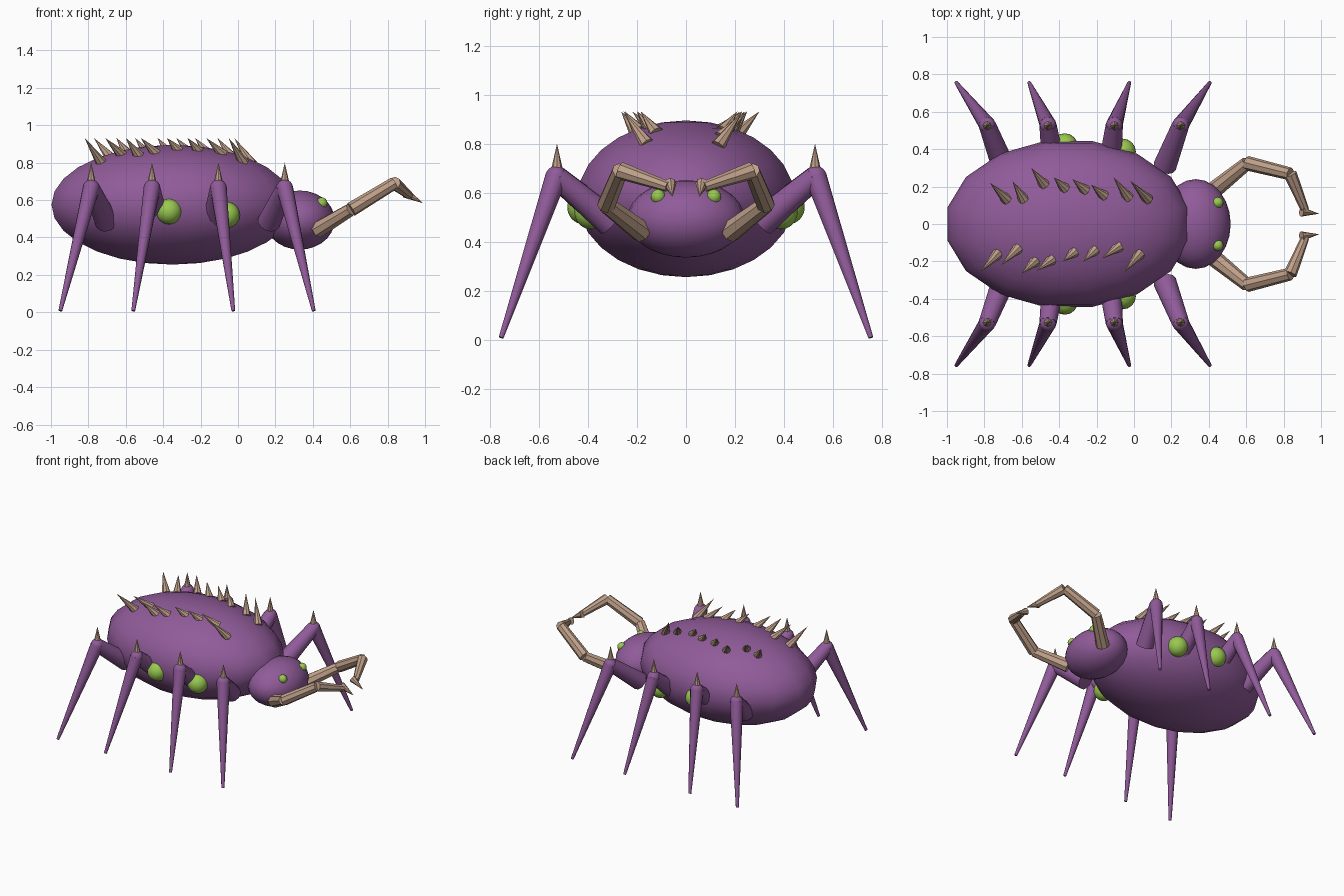
import bpy, math
from mathutils import Vector, Matrix

if "Cube" in bpy.data.objects:
    bpy.data.objects.remove(bpy.data.objects["Cube"])


def material(name, rgb):
    m = bpy.data.materials.new(name)
    m.diffuse_color = (*rgb, 1)
    m.use_nodes = True
    m.node_tree.nodes["Principled BSDF"].inputs["Base Color"].default_value = m.diffuse_color
    return m


PURPLE = material("purple shell", (0.28, 0.105, 0.32))
TAN = material("tan horn", (0.52, 0.35, 0.25))
GREEN = material("green glow", (0.32, 0.58, 0.08))


def finish(name, mat, smooth):
    ob = bpy.context.object
    ob.name = name
    ob.data.materials.append(mat)
    bpy.ops.object.transform_apply(location=False, rotation=True, scale=True)
    if smooth:
        bpy.ops.object.shade_smooth_by_angle(angle=math.radians(40))
    return ob


def ellipsoid(name, centre, radii, mat, segs=16, rings=12, turn=0.0):
    bpy.ops.mesh.primitive_uv_sphere_add(segments=segs, ring_count=rings, radius=1)
    ob = bpy.context.object
    ob.data.transform(Matrix.Rotation(turn, 4, 'Z'))
    ob.scale = radii
    ob.location = centre
    return finish(name, mat, True)


def limb(name, a, b, r1, r2, mat, sides=12, smooth=True):
    # tapered cylinder or cone from point a to point b
    a, b = Vector(a), Vector(b)
    d = b - a
    bpy.ops.mesh.primitive_cone_add(vertices=sides, radius1=r1, radius2=r2, depth=d.length)
    ob = bpy.context.object
    ob.rotation_euler = d.to_track_quat('Z', 'Y').to_euler()
    ob.location = (a + b) / 2
    return finish(name, mat, smooth)


# body and head
BC, BR = Vector((-0.35, 0, 0.575)), Vector((0.66, 0.452, 0.32))
ellipsoid("body", BC, BR, PURPLE, 16, 14, math.pi / 16)
ellipsoid("head", (0.33, 0, 0.493), (0.187, 0.24, 0.158), PURPLE, 24, 14)

# legs: hip x, knee x, foot x
LEGS = [(-0.70, -0.785, -0.95), (-0.43, -0.46, -0.56),
        (-0.13, -0.105, -0.025), (0.165, 0.25, 0.405)]
# pincer joints and radii
PINCER = [(0.425, 0.18, 0.44), (0.605, 0.325, 0.55), (0.835, 0.268, 0.69), (0.915, 0.075, 0.625)]
PINCER_R = [(0.046, 0.036), (0.039, 0.034), (0.036, 0.022)]

for s, side in ((1, "left"), (-1, "right")):
    for i, (hx, kx, fx) in enumerate(LEGS):
        tag = f"{side}_{i + 1}"
        knee = (kx, 0.53 * s, 0.665)
        limb("upper_leg_" + tag, (hx, 0.31 * s, 0.48), knee, 0.062, 0.046, PURPLE)
        ellipsoid("knee_" + tag, knee, (0.045,) * 3, PURPLE, 12, 8)
        limb("lower_leg_" + tag, knee, (fx, 0.755 * s, 0.008), 0.045, 0.01, PURPLE)
        limb("knee_spike_" + tag, (kx, 0.527 * s, 0.695), (kx, 0.527 * s, 0.80),
             0.024, 0, TAN, 8, False)

    # glowing side spots and head eyes
    ellipsoid("rear_spot_" + side, (-0.37, 0.415 * s, 0.54), (0.07,) * 3, GREEN)
    ellipsoid("front_spot_" + side, (-0.06, 0.386 * s, 0.52), (0.07,) * 3, GREEN)
    ellipsoid("eye_" + side, (0.448, 0.114 * s, 0.584), (0.03,) * 3, GREEN, 12, 8)

    # jointed pincers ending in a claw
    pts = [(x, y * s, z) for x, y, z in PINCER]
    for i, (r1, r2) in enumerate(PINCER_R):
        limb(f"pincer_{side}_{i + 1}", pts[i], pts[i + 1], r1, r2, TAN, 8, False)
    limb("claw_" + side, (0.895, 0.065 * s, 0.637), (0.99, 0.055 * s, 0.583),
         0.026, 0, TAN, 8, False)

# back spikes: tip x, tip y, base x, base y
LEFT = [(-.77, .22, -.68, .13), (-.65, .23, -.59, .13), (-.55, .30, -.48, .21),
        (-.43, .25, -.37, .19), (-.33, .24, -.26, .18), (-.23, .21, -.16, .15),
        (-.11, .25, -.03, .14), (-.02, .23, .075, .13)]
RIGHT = [(-.82, -.255, -.73, -.16), (-.71, -.22, -.62, -.13), (-.60, -.265, -.53, -.20),
         (-.52, -.25, -.44, -.19), (-.38, -.20, -.32, -.15), (-.27, -.20, -.21, -.14),
         (-.17, -.185, -.08, -.12), (-.05, -.255, .03, -.16)]
for i, (tx, ty, bx, by) in enumerate(LEFT + RIGHT):
    h = 1 - ((bx - BC.x) / BR.x) ** 2 - (by / BR.y) ** 2
    bz = BC.z + BR.z * math.sqrt(h) - 0.012
    limb(f"back_spike_{i + 1}", (bx, by, bz), (tx, ty, 0.932), 0.03, 0, TAN, 8, False)
